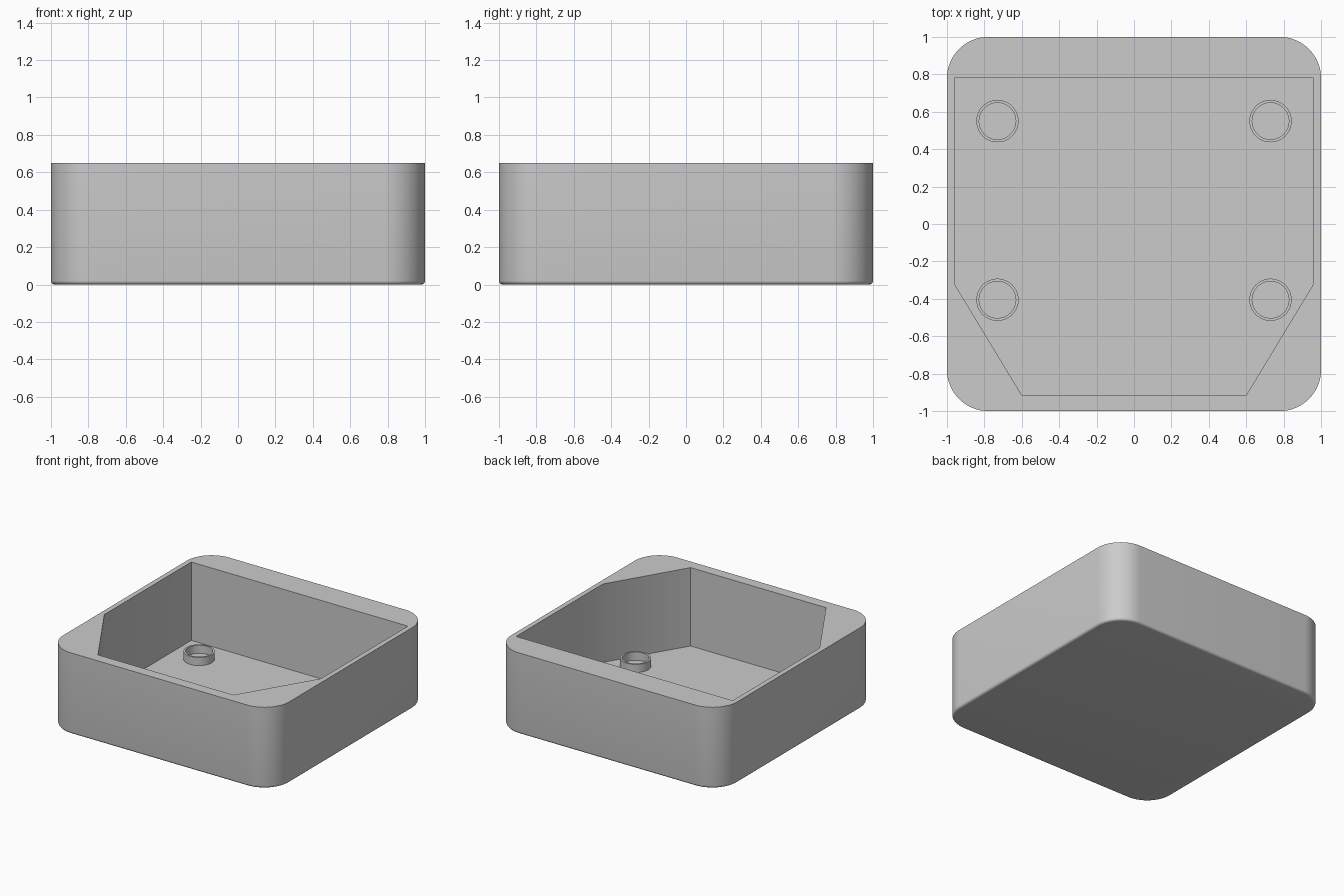
import bpy, bmesh, math

HEIGHT, FLOOR = 0.65, 0.022
CORNER, FILLET = 0.22, 0.02

default = bpy.data.objects.get("Cube")
if default:
    bpy.data.objects.remove(default, do_unlink=True)

grey = bpy.data.materials.new("plain grey")
grey.use_nodes = True
grey.diffuse_color = (0.6, 0.6, 0.6, 1)
grey.node_tree.nodes["Principled BSDF"].inputs["Base Color"].default_value = (0.6, 0.6, 0.6, 1)


def make_object(name, bm):
    bmesh.ops.recalc_face_normals(bm, faces=bm.faces)
    mesh = bpy.data.meshes.new(name)
    bm.to_mesh(mesh)
    bm.free()
    mesh.materials.append(grey)
    obj = bpy.data.objects.new(name, mesh)
    bpy.context.collection.objects.link(obj)
    return obj


def smooth(obj):
    bpy.ops.object.select_all(action="DESELECT")
    obj.select_set(True)
    bpy.context.view_layer.objects.active = obj
    bpy.ops.object.shade_smooth_by_angle(angle=math.radians(35))


def prism(bm, outline, bottom, top):
    base = bm.faces.new([bm.verts.new((x, y, bottom)) for x, y in outline])
    extruded = bmesh.ops.extrude_face_region(bm, geom=[base])["geom"]
    for v in extruded:
        if isinstance(v, bmesh.types.BMVert):
            v.co.z = top


# Tray body: block with round upright corners and a small fillet underneath
bm = bmesh.new()
prism(bm, [(-1, -1), (1, -1), (1, 1), (-1, 1)], 0, HEIGHT)
upright = [e for e in bm.edges if abs(e.verts[0].co.z - e.verts[1].co.z) > 0.1]
bmesh.ops.bevel(bm, geom=upright, offset=CORNER, segments=16, profile=0.5, affect="EDGES")
under = [e for e in bm.edges if all(v.co.z < 0.001 for v in e.verts)]
bmesh.ops.bevel(bm, geom=under, offset=FILLET, segments=5, profile=0.5, affect="EDGES")
body = make_object("tray_body", bm)

# Pocket cutter: the recess narrows towards the front
right_half = [(0.6, -0.915), (0.96, -0.32), (0.96, 0.78)]
outline = right_half + [(-x, y) for x, y in reversed(right_half)]
bm = bmesh.new()
prism(bm, outline, FLOOR, HEIGHT + 0.2)
cutter = make_object("pocket_cutter", bm)
cutter.hide_render = True

cut = body.modifiers.new("pocket", "BOOLEAN")
cut.operation, cut.solver, cut.object = "DIFFERENCE", "EXACT", cutter
bpy.context.view_layer.objects.active = body
bpy.ops.object.modifier_apply(modifier=cut.name)
bpy.data.objects.remove(cutter, do_unlink=True)
smooth(body)


# Ring bosses standing on the pocket floor
def ring_boss(name, x, y, outer=0.113, inner=0.098, height=0.065, sides=48):
    bm = bmesh.new()
    section = [(inner, 0), (outer, 0), (outer, height), (inner, height)]
    verts = [bm.verts.new((r, 0, z)) for r, z in section]
    edges = [bm.edges.new((verts[i], verts[(i + 1) % 4])) for i in range(4)]
    bmesh.ops.spin(bm, geom=verts + edges, cent=(0, 0, 0), axis=(0, 0, 1),
                   angle=math.tau, steps=sides, use_merge=True)
    bmesh.ops.remove_doubles(bm, verts=bm.verts, dist=0.0005)
    ring = make_object(name, bm)
    ring.location = (x, y, FLOOR)
    smooth(ring)


for end, y in (("back", 0.55), ("front", -0.405)):
    for side, x in (("left", 0.73), ("right", -0.73)):
        ring_boss(f"ring_boss_{end}_{side}", x, y)
